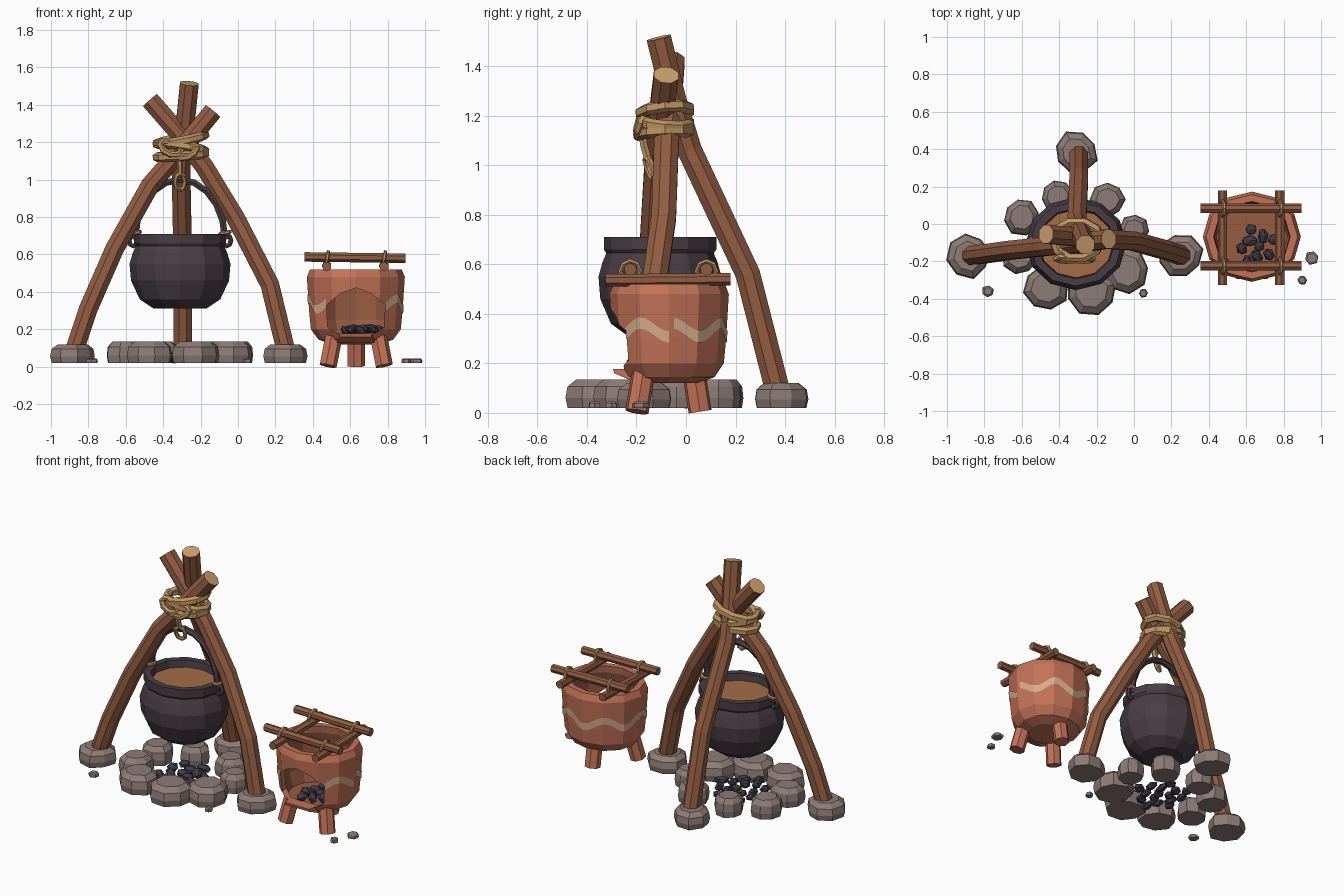
import bpy, bmesh, random
from math import sin, cos, pi, radians, tau
from mathutils import Vector, Matrix

random.seed(4)
if "Cube" in bpy.data.objects:
    bpy.data.objects.remove(bpy.data.objects["Cube"])


def material(name, *rgb):
    col = [(c / 255) ** 2.2 for c in rgb] + [1]
    m = bpy.data.materials.new(name)
    m.use_nodes = True
    m.diffuse_color = col
    m.node_tree.nodes["Principled BSDF"].inputs["Base Color"].default_value = col
    return m


WOOD = material("brown wood", 145, 93, 68)
CUT = material("cut wood", 205, 160, 108)
ROPE = material("tan rope", 190, 148, 98)
IRON = material("dark iron", 73, 64, 70)
SOUP = material("brown soup", 164, 108, 72)
CLAY = material("red clay", 194, 114, 88)
INNER = material("sooty clay", 150, 92, 68)
CREAM = material("cream paint", 212, 172, 140)
STONE = material("grey stone", 140, 123, 118)
COAL = material("charcoal", 66, 61, 72)


def finish(name, bm, *mats):
    bmesh.ops.remove_doubles(bm, verts=bm.verts, dist=1e-5)
    bmesh.ops.recalc_face_normals(bm, faces=bm.faces)
    me = bpy.data.meshes.new(name)
    bm.to_mesh(me)
    bm.free()
    for m in mats:
        me.materials.append(m)
    ob = bpy.data.objects.new(name, me)
    bpy.context.scene.collection.objects.link(ob)
    return ob


def skin(bm, rings, closed=False):
    """Quads between successive rings of vertices; returns them band by band."""
    bands, n = [], len(rings[0])
    for i in range(len(rings) - (0 if closed else 1)):
        a, b = rings[i], rings[(i + 1) % len(rings)]
        bands.append([bm.faces.new((a[k], a[(k + 1) % n], b[(k + 1) % n], b[k])) for k in range(n)])
    return bands


def tube(name, pts, r, mat, n=8, cap=None, closed=False, ref=(0, 1, 0)):
    """Faceted tube along a path, with cap faces in their own colour."""
    bm, rings, pts = bmesh.new(), [], [Vector(p) for p in pts]
    last = len(pts) - 1
    for i, p in enumerate(pts):
        nxt = pts[(i + 1) % len(pts)] if closed else pts[min(i + 1, last)]
        prv = pts[i - 1] if closed else pts[max(i - 1, 0)]
        t = (nxt - prv).normalized()
        u = t.cross(Vector(ref)).normalized()
        v = t.cross(u)
        rings.append([bm.verts.new(p + r * (u * cos(a) + v * sin(a)))
                      for a in (tau * (k + .5) / n for k in range(n))])
    skin(bm, rings, closed)
    if not closed:
        for ring in (rings[0], rings[-1]):
            bm.faces.new(ring).material_index = 1
    return finish(name, bm, mat, cap or mat)


def loop(name, centre, u, v, r, mat=ROPE, n=10, sides=6):
    """Closed elliptical ring spanned by two half axes."""
    c, u, v = Vector(centre), Vector(u), Vector(v)
    pts = [c + u * cos(tau * k / n) + v * sin(tau * k / n) for k in range(n)]
    return tube(name, pts, r, mat, sides, closed=True, ref=u.cross(v).normalized())


def lathe(name, profile, centre, mats, inner, n=12, sy=.92):
    """Turned vessel; bands from index inner on take the second colour."""
    bm = bmesh.new()
    rings = [[bm.verts.new((centre[0] + r * cos(tau * k / n), centre[1] + sy * r * sin(tau * k / n), z))
              for k in range(n)] for r, z in profile]
    for i, band in enumerate(skin(bm, rings)):
        for f in band:
            f.material_index = int(i >= inner)
    return finish(name, bm, *mats)


def stone(name, x, y, r, h, n=8):
    """Flat-bottomed boulder with a chamfered top."""
    bm, rings, start = bmesh.new(), [], random.random()
    wobble = [random.uniform(.9, 1.08) for _ in range(n)]
    for s, f in ((.93, 0), (1, .35), (.94, .75), (.66, 1)):
        rings.append([bm.verts.new((x + r * s * w * cos(start + tau * k / n),
                                    y + r * s * w * sin(start + tau * k / n), .02 + h * f))
                      for k, w in enumerate(wobble)])
    skin(bm, rings)
    bm.faces.new(rings[0])
    bm.faces.new(rings[-1])
    return finish(name, bm, STONE)


def coals(name, x, y, z, spread, count, size):
    bm = bmesh.new()
    for k in range(count):
        a, d = k * 2.4, spread * ((k + .3) / count) ** .5
        m = (Matrix.Translation((x + d * cos(a), y + d * sin(a), z + random.uniform(0, .015)))
             @ Matrix.Rotation(random.uniform(0, 3), 4, (.3, .2, 1))
             @ Matrix.Diagonal((size * random.uniform(.8, 1.2), size * .8, size * .6, 1)))
        bmesh.ops.create_icosphere(bm, subdivisions=1, radius=1, matrix=m)
    return finish(name, bm, COAL)


# Tripod poles
tube("right_pole", [(-.88, -.17, .07), (-.8, -.16, .31), (-.66, -.14, .63), (-.47, -.12, .97),
                    (-.27, -.1, 1.2), (-.135, -.08, 1.365)], .054, WOOD, cap=CUT)
tube("left_pole", [(.26, -.17, .07), (.17, -.14, .44), (-.01, -.09, .79), (-.18, -.08, 1.07),
                   (-.3, -.07, 1.23), (-.47, -.055, 1.425)], .054, WOOD, cap=CUT)
tube("back_pole", [(-.295, .375, .07), (-.295, .25, .56), (-.305, .015, 1.06),
                   (-.285, -.05, 1.27), (-.26, -.11, 1.515)], .054, WOOD, cap=CUT, ref=(1, 0, 0))

# Rope lashing, knot and hanging ring
for z, tilt in ((1.215, .025), (1.175, -.02), (1.13, .01)):
    loop("lashing_rope", (-.305, -.085, z), (.128, 0, tilt), (0, .1, tilt * .4), .026)
loop("knot_loop", (-.36, -.185, 1.17), (.055, 0, -.015), (0, .012, .035), .018, n=8)
loop("knot_loop", (-.27, -.185, 1.15), (.05, 0, .02), (0, .012, .03), .018, n=8)
tube("hanging_rope", [(-.31, -.18, 1.15), (-.31, -.17, 1.08), (-.31, -.155, 1.03)], .017, ROPE, 6, ref=(1, 0, 0))
loop("hanging_ring", (-.31, -.145, .99), (.026, .012, 0), (0, -.015, .045), .013, n=8)

# Cauldron with handle and lugs
CX, CY = -.31, -.105
lathe("cauldron", [(0, .31), (.14, .31), (.215, .36), (.262, .46), (.27, .55), (.252, .61), (.236, .645),
                   (.247, .66), (.247, .71), (.205, .71), (.198, .665), (0, .665)], (CX, CY), (IRON, SOUP), 10)
tube("cauldron_handle", [(CX + .24 * cos(a), CY, .68 + .32 * sin(a)) for a in (pi * k / 10 for k in range(11))],
     .02, IRON, 6)
for s in (-1, 1):
    loop("handle_lug", (CX + s * .25, CY, .675), (.022, 0, 0), (0, 0, .03), .015, IRON, 8)
    loop("handle_binding", (CX + s * .24, CY, .715), (.026, 0, .006), (0, .026, 0), .011, n=8)

# Fire ring, pole footings and scattered pebbles
for x, y, r in ((-.6, .04, .1), (-.41, .15, .09), (-.14, .13, .095), (0, -.03, .085),
                (-.04, -.25, .125), (-.23, -.36, .135), (-.47, -.34, .125), (-.61, -.17, .1)):
    stone("fire_stone", x, y, r, .115)
for x, y in ((-.88, -.17), (.25, -.17), (-.31, .38)):
    stone("footing_stone", x, y, .118, .1)
for x, y, r in ((-.78, -.36, .034), (.05, -.37, .026), (.9, -.3, .026), (.95, -.18, .038)):
    stone("pebble", x, y, r, .025, 6)
coals("fire_coals", CX, CY, .04, .17, 16, .042)

# Clay stove pot, hollow, with an arched opening in front
PX, PY = .63, -.068
pot = lathe("clay_pot", [(0, .12), (.13, .12), (.2, .145), (.24, .2), (.25, .3), (.262, .48), (.245, .52),
                         (.205, .52), (.2, .48), (.215, .42), (.215, .25), (.19, .165), (0, .165)],
            (PX, PY), (CLAY, INNER), 7)
half = [(.1, .178), (.15, .21), (.157, .33), (.085, .39)]
arch = half + [(0, .422)] + [(-x, z) for x, z in reversed(half)]
bm = bmesh.new()
ends = [[bm.verts.new((PX + x, y, z)) for x, z in arch] for y in (-.5, PY - .08)]
skin(bm, ends)
for e in ends:
    bm.faces.new(e)
cutter = finish("opening_cutter", bm, CLAY)
cutter.hide_render = True
mod = pot.modifiers.new("opening", "BOOLEAN")
mod.operation, mod.solver, mod.object = "DIFFERENCE", "EXACT", cutter
bpy.context.view_layer.objects.active = pot
bpy.ops.object.modifier_apply(modifier=mod.name)
bpy.data.objects.remove(cutter)

# Sill under the opening
bm = bmesh.new()
sill = [[bm.verts.new((PX + s * w, y, z)) for s in (-1, 1)]
        for w, y, z in ((.1, -.22, .178), (.085, -.295, .178), (.085, -.29, .16), (.1, -.22, .13))]
for i in range(4):
    bm.faces.new((sill[i][0], sill[i][1], sill[i - 1][1], sill[i - 1][0]))
for s in (0, 1):
    bm.faces.new([p[s] for p in sill])
finish("opening_sill", bm, CLAY)

# Painted wave hugging the facets of the pot
for start, stop, peak in ((-50, 0, -30), (5, 230, 3)):
    bm, prev = bmesh.new(), None
    for deg in range(start, stop + 1, 5):
        a = radians(deg)
        facet = cos(pi / 12) / cos(radians(deg % 30 - 15))
        mid = .335 + .028 * cos(6 * radians(deg - peak))
        pair = []
        for z in (mid - .023, mid + .023):
            r = (.254 + (z - .3) / 15) * facet
            pair.append(bm.verts.new((PX + r * cos(a), PY + .92 * r * sin(a), z)))
        if prev:
            bm.faces.new((prev[0], pair[0], pair[1], prev[1]))
        prev = pair
    finish("painted_wave", bm, CREAM)

# Pot feet and embers
for x, y in ((-.15, -.13), (.15, -.13), (0, .125)):
    tube("pot_foot", [(PX + x, PY + y, .005), (PX + x * .8, PY + y * .8, .16)], .048, CLAY, 7)
coals("pot_coals", PX + .02, PY - .05, .19, .11, 9, .04)

# Cooking rack: crossed sticks lashed at each corner
for x in (.475, .78):
    tube("lower_stick", [(x, -.325, .535), (x, .18, .54)], .026, WOOD, 7, ref=(0, 0, 1))
for y in (-.225, .083):
    tube("upper_stick", [(.355, y, .587), (.895, y, .58)], .026, WOOD, 7, ref=(0, 0, 1))
    for x in (.475, .78):
        loop("rack_lashing", (x, y, .572), (0, .04, 0), (.008, 0, .042), .01, n=8)
